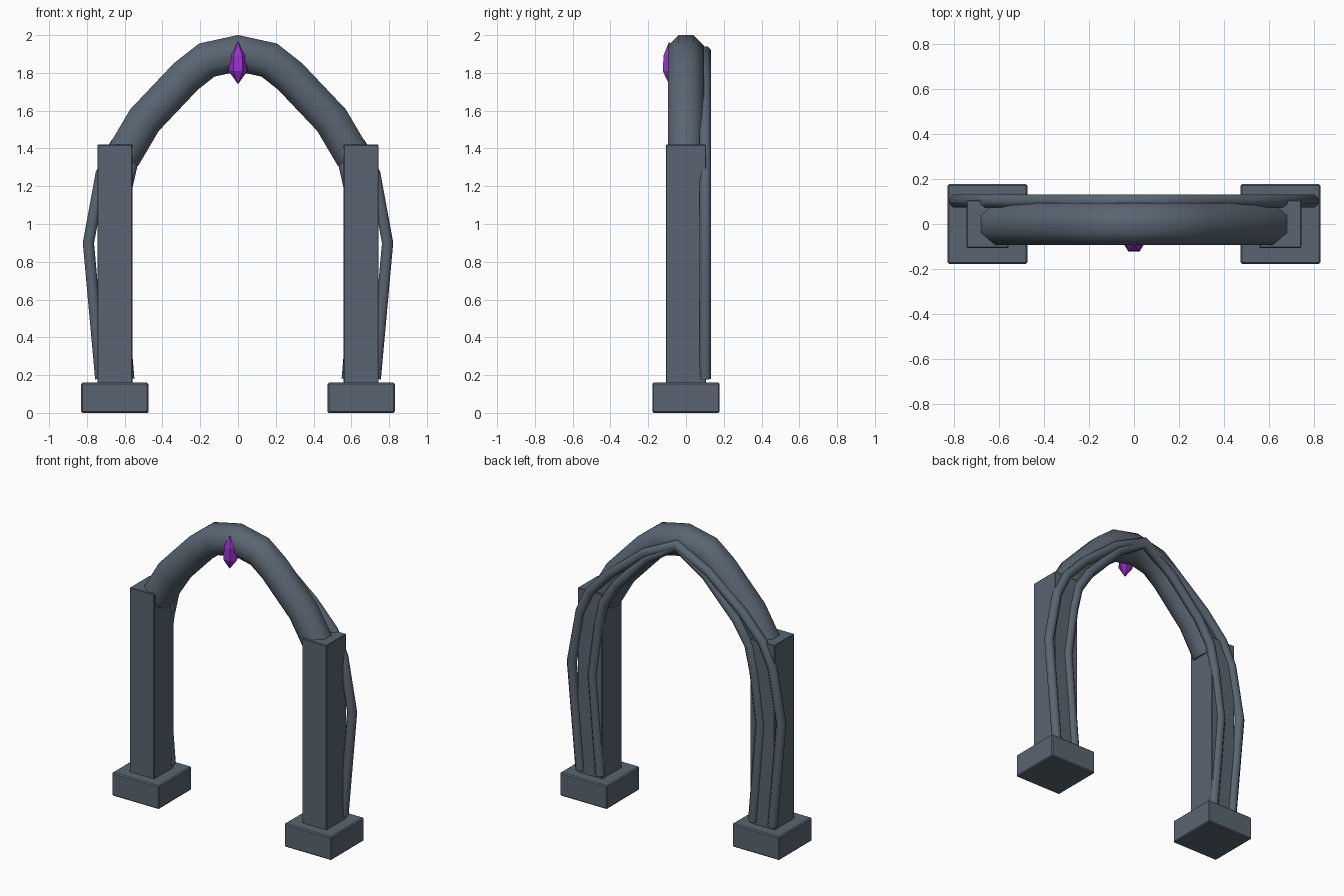
import bpy, bmesh, math
from mathutils import Vector

cube = bpy.data.objects.get("Cube")
if cube:
    bpy.data.objects.remove(cube, do_unlink=True)


def make_material(name, rgb):
    mat = bpy.data.materials.new(name)
    mat.use_nodes = True
    mat.diffuse_color = (*rgb, 1)
    mat.node_tree.nodes["Principled BSDF"].inputs["Base Color"].default_value = (*rgb, 1)
    return mat


STONE = make_material("slate_stone", (0.1, 0.13, 0.165))
PURPLE = make_material("purple_crystal", (0.33, 0.03, 0.62))


def finish(bm, name, mat):
    bmesh.ops.recalc_face_normals(bm, faces=bm.faces)
    mesh = bpy.data.meshes.new(name)
    bm.to_mesh(mesh)
    bm.free()
    mesh.materials.append(mat)
    obj = bpy.data.objects.new(name, mesh)
    bpy.context.collection.objects.link(obj)
    return obj


def box(name, center, size, bevel):
    bm = bmesh.new()
    bmesh.ops.create_cube(bm, size=1)
    for v in bm.verts:
        v.co = Vector(a * s + c for a, s, c in zip(v.co, size, center))
    bmesh.ops.bevel(bm, geom=bm.edges[:], offset=bevel, segments=1, affect='EDGES')
    return finish(bm, name, STONE)


def loft(bm, rings, smooth):
    n = len(rings[0])
    for a, b in zip(rings, rings[1:]):
        for i in range(n):
            j = (i + 1) % n
            bm.faces.new((a[i], a[j], b[j], b[i])).smooth = smooth


def arched_tube(name, half_path, y, radius, sides=8):
    """Sweep a polygon along a path in the XZ plane, mirrored at the crown."""
    pts = [Vector((x, 0, z)) for x, z in half_path]
    pts = [Vector((-p.x, 0, p.z)) for p in pts[:0:-1]] + pts
    bm = bmesh.new()
    rings = []
    for k, p in enumerate(pts):
        into = (p - pts[k - 1]).normalized() if k else None
        out = (pts[k + 1] - p).normalized() if k < len(pts) - 1 else None
        into, out = into or out, out or into
        tangent = (into + out).normalized()
        normal = Vector((-tangent.z, 0, tangent.x)) / tangent.dot(into)
        ring = []
        for i in range(sides):
            a = math.tau * (i + 0.5) / sides
            ring.append(bm.verts.new(p + normal * radius * math.cos(a)
                                     + Vector((0, y + radius * math.sin(a), 0))))
        rings.append(ring)
    loft(bm, rings, True)
    bm.faces.new(rings[0])
    bm.faces.new(rings[-1])
    # Keep the end caps crisp
    for e in bm.edges:
        e.smooth = all(f.smooth for f in e.link_faces)
    return finish(bm, name, STONE)


# Plinths and square pillars
for side, label in ((1, "left"), (-1, "right")):
    box(label + "_base", (0.652 * side, 0, 0.08), (0.356, 0.356, 0.16), 0.007)
    box(label + "_pillar", (0.652 * side, 0, 0.785), (0.186, 0.214, 1.27), 0.004)

# Main arch spanning the pillars
arched_tube("arch", [(0, 1.904), (0.165, 1.868), (0.275, 1.782),
                     (0.495, 1.55), (0.61, 1.355)], 0, 0.102)

# Thin ribs running up the back of the pillars and arch
arched_tube("outer_rib", [(0, 1.908), (0.24, 1.79), (0.5, 1.58), (0.65, 1.42),
                          (0.725, 1.265), (0.792, 0.9), (0.727, 0.18)], 0.102, 0.032)
arched_tube("inner_rib", [(0, 1.9), (0.22, 1.76), (0.45, 1.52), (0.55, 1.365),
                          (0.587, 1.2), (0.635, 0.85), (0.578, 0.18)], 0.1, 0.032)

# Faceted crystal on the front of the crown
bm = bmesh.new()
rings = [[bm.verts.new((r * math.cos(math.tau * i / 6),
                        -0.08 + r * math.sin(math.tau * i / 6), z)) for i in range(6)]
         for z, r in ((1.81, 0.05), (1.895, 0.044))]
loft(bm, rings, False)
for ring, z in zip(rings, (1.74, 1.965)):
    tip = bm.verts.new((0, -0.09, z))
    for i in range(6):
        bm.faces.new((ring[i], ring[(i + 1) % 6], tip))
finish(bm, "crystal", PURPLE)
